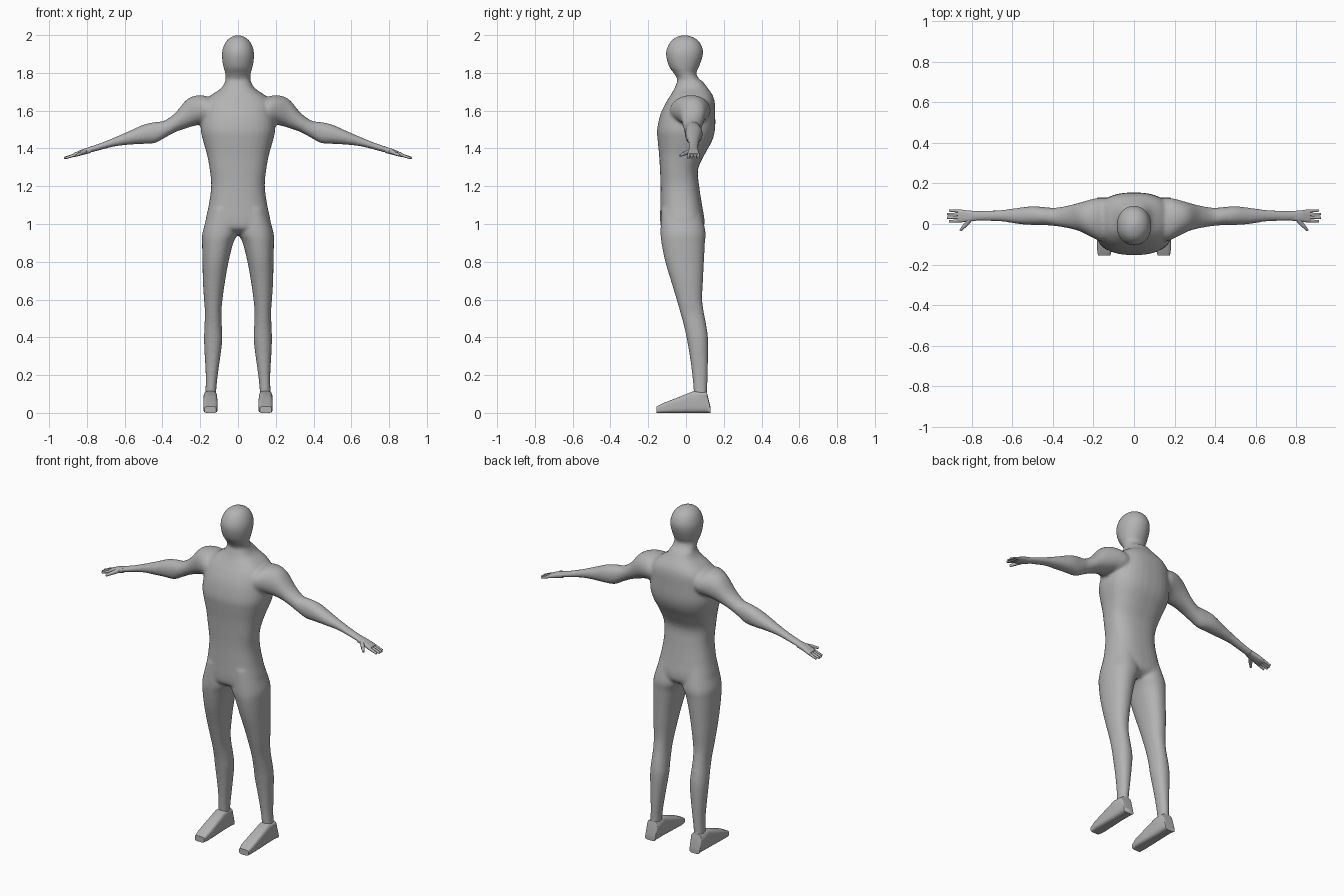
import bpy, bmesh, math
from mathutils import Vector

skin = bpy.data.materials.new("plain grey")
skin.diffuse_color = (0.45, 0.45, 0.45, 1)


def catmull(rows, steps):
    """Smoothly interpolate rows of section values."""
    out = []
    for i in range(len(rows) - 1):
        p0, p1 = rows[max(i - 1, 0)], rows[i]
        p2, p3 = rows[i + 1], rows[min(i + 2, len(rows) - 1)]
        for k in range(steps):
            t = k / steps
            out.append([0.5 * (2 * b + (c - a) * t + (2 * a - 5 * b + 4 * c - d) * t * t
                               + (3 * b - a - 3 * c + d) * t ** 3)
                        for a, b, c, d in zip(p0, p1, p2, p3)])
    return out + [list(rows[-1])]


def loft(bm, rows, axis, p=2.2, n=32, steps=4, mirror=False):
    """Rows: position on axis, then low/high limits on the other two axes."""
    for side in ((1, -1) if mirror else (1,)):
        rings = []
        for t, a0, a1, b0, b1 in catmull(rows, steps):
            ring = []
            for k in range(n):
                ang = math.tau * (k + 0.5) / n
                c, s = math.cos(ang), math.sin(ang)
                u = (a0 + a1) / 2 + (a1 - a0) / 2 * math.copysign(abs(c) ** (2 / p), c)
                v = (b0 + b1) / 2 + (b1 - b0) / 2 * math.copysign(abs(s) ** (2 / p), s)
                co = {"x": (t, u, v), "y": (u, t, v), "z": (u, v, t)}[axis]
                ring.append(bm.verts.new((co[0] * side, co[1], co[2])))
            rings.append(ring)
        for r, q in zip(rings, rings[1:]):
            for k in range(n):
                bm.faces.new((r[k], r[(k + 1) % n], q[(k + 1) % n], q[k]))
        bm.faces.new(rings[0])
        bm.faces.new(rings[-1])


def finger(bm, a, b, r0, r1):
    """Tapered rounded digit from a to b."""
    a, b = Vector(a), Vector(b)
    d = b - a
    rot = d.to_track_quat("Z", "Y").to_matrix().to_4x4()
    rot.translation = (a + b) / 2
    bmesh.ops.create_cone(bm, cap_ends=True, segments=10, radius1=r0, radius2=r1,
                          depth=d.length, matrix=rot)


def finish(bm, name, angle):
    bmesh.ops.recalc_face_normals(bm, faces=bm.faces)
    me = bpy.data.meshes.new(name)
    bm.to_mesh(me)
    bm.free()
    me.materials.append(skin)
    ob = bpy.data.objects.new(name, me)
    bpy.context.collection.objects.link(ob)
    bpy.ops.object.select_all(action="DESELECT")
    ob.select_set(True)
    bpy.context.view_layer.objects.active = ob
    bpy.ops.object.shade_smooth_by_angle(angle=math.radians(angle))
    return ob


def sym(rows):
    return [(z, -h, h, f, b) for z, h, f, b in rows]


body = bmesh.new()
# torso: height, half width, front, back
loft(body, sym([
    (0.945, 0.10, -0.08, 0.05), (0.975, 0.17, -0.128, 0.09), (1.02, 0.172, -0.137, 0.098),
    (1.10, 0.155, -0.136, 0.085), (1.20, 0.142, -0.135, 0.07), (1.29, 0.150, -0.138, 0.064),
    (1.37, 0.165, -0.143, 0.10), (1.44, 0.185, -0.150, 0.138), (1.50, 0.197, -0.153, 0.154),
    (1.58, 0.190, -0.136, 0.155), (1.64, 0.180, -0.108, 0.153), (1.68, 0.145, -0.083, 0.142),
    (1.72, 0.088, -0.06, 0.115), (1.76, 0.066, -0.045, 0.085)]), "z", p=2.5)
# neck and head
loft(body, sym([
    (1.70, 0.075, -0.04, 0.10), (1.76, 0.067, -0.045, 0.075), (1.795, 0.067, -0.062, 0.054),
    (1.83, 0.077, -0.088, 0.068), (1.88, 0.085, -0.104, 0.086), (1.92, 0.083, -0.104, 0.090),
    (1.96, 0.068, -0.086, 0.074), (1.985, 0.044, -0.06, 0.046), (2.0, 0.012, -0.02, 0.006)]),
    "z", p=2.05)
# legs: height, inner, outer, front, back
loft(body, [
    (1.08, 0.01, 0.150, -0.13, 0.075), (0.96, 0.0, 0.187, -0.135, 0.103),
    (0.90, 0.025, 0.19, -0.13, 0.10), (0.80, 0.05, 0.188, -0.11, 0.095),
    (0.70, 0.068, 0.186, -0.08, 0.09), (0.60, 0.082, 0.18, -0.05, 0.086),
    (0.53, 0.088, 0.175, -0.03, 0.095), (0.45, 0.085, 0.178, -0.008, 0.11),
    (0.387, 0.083, 0.18, 0.005, 0.117), (0.30, 0.093, 0.176, 0.02, 0.117),
    (0.20, 0.107, 0.171, 0.033, 0.115), (0.12, 0.115, 0.172, 0.04, 0.112),
    (0.06, 0.115, 0.175, 0.04, 0.115)], "z", p=2.2, mirror=True)
# arms: distance out, front, back, bottom, top
loft(body, [
    (0.10, -0.07, 0.12, 1.55, 1.66), (0.16, -0.085, 0.13, 1.53, 1.675),
    (0.21, -0.065, 0.122, 1.525, 1.682), (0.27, -0.035, 0.105, 1.508, 1.66),
    (0.33, -0.02, 0.09, 1.487, 1.59), (0.39, -0.01, 0.08, 1.455, 1.547),
    (0.44, -0.006, 0.083, 1.428, 1.54), (0.50, -0.005, 0.088, 1.424, 1.526),
    (0.57, 0.0, 0.08, 1.42, 1.495), (0.65, 0.012, 0.07, 1.411, 1.46),
    (0.73, 0.015, 0.066, 1.391, 1.428), (0.81, 0.015, 0.065, 1.37, 1.401)],
    "x", p=2.1, mirror=True)
ob = finish(body, "body", 60)

# fuse the limbs into the torso and soften the joins
rm = ob.modifiers.new("fuse", "REMESH")
rm.mode = "VOXEL"
rm.voxel_size = 0.008
rm.use_smooth_shade = True
sm = ob.modifiers.new("soften", "SMOOTH")
sm.factor = 0.5
sm.iterations = 8

# feet: wedge with flat sole
feet = bmesh.new()
loft(feet, [
    (-0.155, 0.116, 0.178, 0.0, 0.034), (-0.12, 0.108, 0.183, 0.0, 0.052),
    (-0.04, 0.108, 0.184, 0.0, 0.083), (0.04, 0.110, 0.183, 0.0, 0.115),
    (0.11, 0.110, 0.181, 0.0, 0.110), (0.13, 0.114, 0.180, 0.0, 0.03)],
    "y", p=4, steps=1, mirror=True)
finish(feet, "feet", 50)

# hands: palm, four fingers and a thumb
hands = bmesh.new()
loft(hands, [
    (0.78, 0.016, 0.064, 1.376, 1.408), (0.82, 0.012, 0.067, 1.366, 1.397),
    (0.85, 0.008, 0.071, 1.358, 1.384), (0.872, 0.008, 0.072, 1.354, 1.374)],
    "x", p=2.8, n=20, steps=3, mirror=True)
for s in (1, -1):
    for i, tip in enumerate((0.912, 0.921, 0.921, 0.912)):
        y = 0.016 + 0.016 * i
        finger(hands, (s * 0.86, y, 1.367), (s * tip, y + (i - 1.5) * 0.002, 1.349), 0.0085, 0.006)
    finger(hands, (s * 0.81, 0.022, 1.384), (s * 0.838, -0.012, 1.372), 0.013, 0.010)
    finger(hands, (s * 0.835, -0.008, 1.373), (s * 0.857, -0.032, 1.362), 0.010, 0.006)
finish(hands, "hands", 50)
